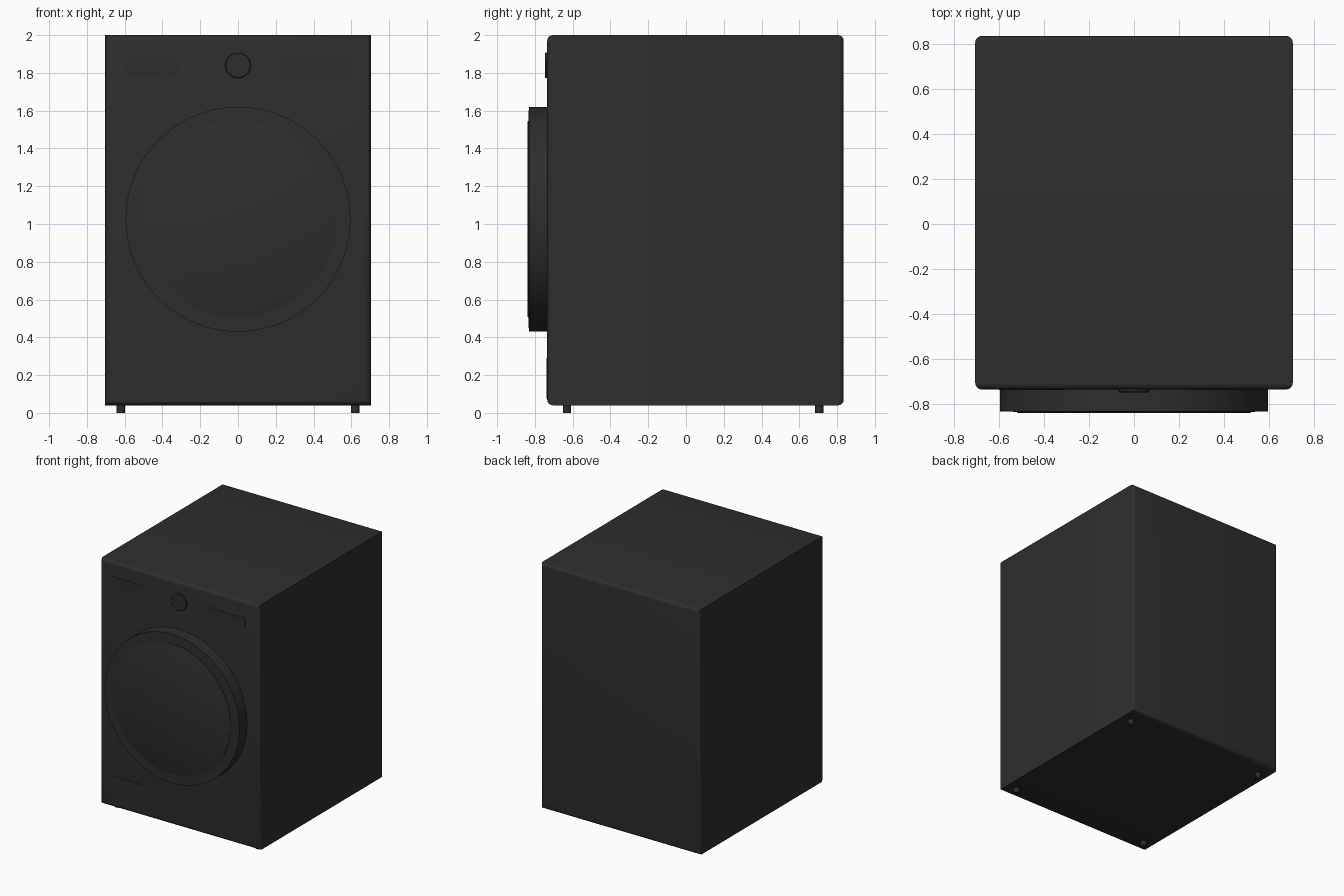
import bpy, bmesh
from math import pi
from mathutils import Matrix, Vector

cube = bpy.data.objects.get("Cube")
if cube:
    bpy.data.objects.remove(cube, do_unlink=True)

charcoal = bpy.data.materials.new("charcoal")
charcoal.use_nodes = True
colour = (0.027, 0.027, 0.027, 1)
charcoal.diffuse_color = colour
charcoal.node_tree.nodes["Principled BSDF"].inputs["Base Color"].default_value = colour


def finish(name, bm):
    mesh = bpy.data.meshes.new(name)
    bmesh.ops.recalc_face_normals(bm, faces=bm.faces)
    bm.to_mesh(mesh)
    bm.free()
    mesh.materials.append(charcoal)
    ob = bpy.data.objects.new(name, mesh)
    bpy.context.collection.objects.link(ob)
    bpy.ops.object.select_all(action='DESELECT')
    ob.select_set(True)
    bpy.context.view_layer.objects.active = ob
    bpy.ops.object.shade_smooth_by_angle(angle=0.6)
    return ob


def box(low, high):
    low, high = Vector(low), Vector(high)
    bm = bmesh.new()
    bmesh.ops.create_cube(bm, size=1, matrix=Matrix.Translation((low + high) / 2)
                          @ Matrix.Diagonal((*(high - low), 1)))
    return bm


def turned(name, profile, z, sides=96):
    """Spin (radius, y) points about a front-to-back axis."""
    bm = bmesh.new()
    verts = [bm.verts.new((r, y, z)) for r, y in profile]
    edges = [bm.edges.new(pair) for pair in zip(verts, verts[1:])]
    bmesh.ops.spin(bm, geom=verts + edges, cent=(0, 0, z), axis=(0, 1, 0),
                   angle=2 * pi, steps=sides)
    bmesh.ops.remove_doubles(bm, verts=bm.verts, dist=0.0001)
    return finish(name, bm)


# Cabinet: the front and back rims are rounded, the long edges stay crisp
bm = box((-0.705, -0.735, 0.04), (0.705, 0.835, 2))
rims = [e for e in bm.edges if abs(e.verts[0].co.y - e.verts[1].co.y) < 0.01]
bmesh.ops.bevel(bm, geom=rims, offset=0.03, segments=4, profile=0.5, affect='EDGES')
finish("cabinet", bm)

# Round door: outer rim and slightly raised centre panel
turned("door_rim", [(0, -0.72), (0.595, -0.72), (0.595, -0.832), (0.515, -0.834), (0, -0.834)], 1.025)
turned("door_panel", [(0, -0.82), (0.52, -0.82), (0.52, -0.837), (0.515, -0.839), (0, -0.839)], 1.025)

# Program dial
turned("dial", [(0, -0.72), (0.068, -0.72), (0.068, -0.744), (0.064, -0.747), (0, -0.747)], 1.84, 48)

# Thin front plates: drawer, display and service flap
for name, x0, x1, z0, z1 in (("detergent_drawer", -0.6, -0.31, 1.78, 1.885),
                             ("display", 0.25, 0.58, 1.8, 1.865),
                             ("service_flap", -0.6, -0.31, 0.075, 0.29)):
    finish(name, box((x0, -0.738, z0), (x1, -0.73, z1)))

# Feet
for side, x in (("right", -0.62), ("left", 0.62)):
    for end, y in (("front", -0.63), ("back", 0.705)):
        bm = bmesh.new()
        bmesh.ops.create_cone(bm, cap_ends=True, segments=24, radius1=0.022, radius2=0.022,
                              depth=0.06, matrix=Matrix.Translation((x, y, 0.03)))
        finish(f"{end}_{side}_foot", bm)
